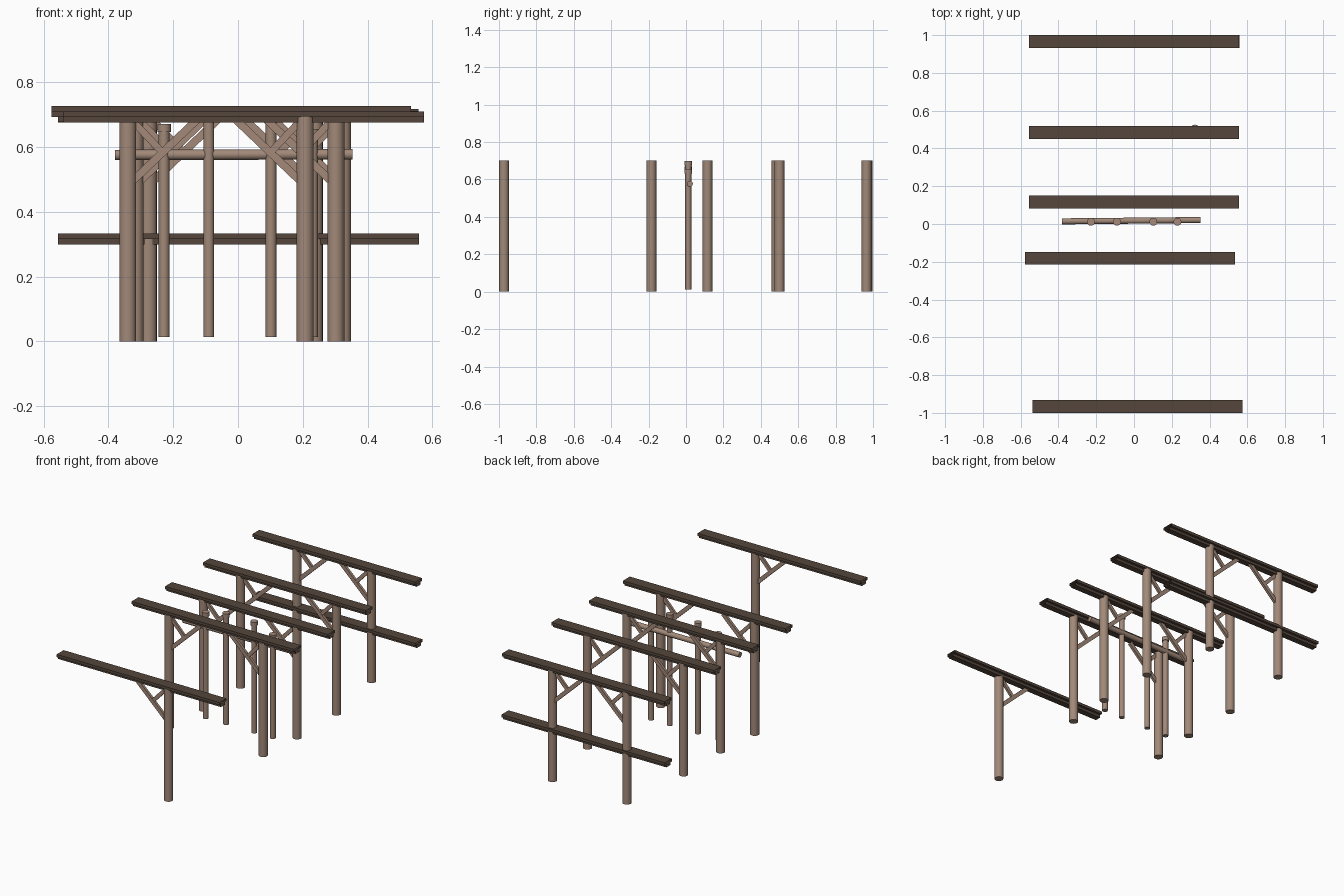
import bpy, bmesh, math
from mathutils import Vector, Matrix

if "Cube" in bpy.data.objects:
    bpy.data.objects.remove(bpy.data.objects["Cube"])


def material(name, rgb):
    m = bpy.data.materials.new(name)
    m.diffuse_color = (*rgb, 1)
    m.use_nodes = True
    m.node_tree.nodes["Principled BSDF"].inputs["Base Color"].default_value = m.diffuse_color
    return m


WOOD = material("pale_wood", (0.36, 0.25, 0.19))
DARK = material("dark_wood", (0.09, 0.062, 0.045))


def add_object(name, bm, mat, smooth=False):
    bmesh.ops.recalc_face_normals(bm, faces=bm.faces)
    mesh = bpy.data.meshes.new(name)
    bm.to_mesh(mesh)
    bm.free()
    mesh.materials.append(mat)
    ob = bpy.data.objects.new(name, mesh)
    bpy.context.collection.objects.link(ob)
    if smooth:
        bpy.ops.object.select_all(action='DESELECT')
        ob.select_set(True)
        bpy.context.view_layer.objects.active = ob
        bpy.ops.object.shade_smooth_by_angle(angle=math.radians(40))
    return ob


def log(name, a, b, r, mat=WOOD):
    """Round timber between two points."""
    a, b = Vector(a), Vector(b)
    d = b - a
    rot = d.to_track_quat('Z', 'Y').to_matrix().to_4x4()
    bm = bmesh.new()
    bmesh.ops.create_cone(bm, cap_ends=True, segments=16, radius1=r, radius2=r,
                          depth=d.length, matrix=Matrix.Translation((a + b) / 2) @ rot)
    return add_object(name, bm, mat, True)


def plank(name, a, b, width, thick):
    """Square timber lying in an xz plane between two points."""
    a, b = Vector(a), Vector(b)
    d = b - a
    rot = Matrix.Rotation(-math.atan2(d.z, d.x), 4, 'Y')
    scale = Matrix.Diagonal((d.length, thick, width, 1))
    bm = bmesh.new()
    bmesh.ops.create_cube(bm, size=1, matrix=Matrix.Translation((a + b) / 2) @ rot @ scale)
    return add_object(name, bm, WOOD)


def beam(name, x0, x1, y, top):
    """Open-ended beam with a wide upper half and a narrower lower half."""
    w, n, h = 0.034, 0.019, 0.017
    profile = [(-w, 0), (w, 0), (w, -h), (n, -h), (n, -2 * h),
               (-n, -2 * h), (-n, -h), (-w, -h)]
    bm = bmesh.new()
    ends = [[bm.verts.new((x, y + p, top + q)) for p, q in profile] for x in (x0, x1)]
    for i in range(8):
        j = (i + 1) % 8
        bm.faces.new((ends[0][i], ends[0][j], ends[1][j], ends[1][i]))
    return add_object(name, bm, DARK)


def post_with_brace(name, x, y, side):
    """Tall post, diagonal brace towards the middle, and a short strut."""
    log(name + "_post", (x, y, 0), (x, y, 0.702), 0.026)
    plank(name + "_brace", (x + side * 0.01, y, 0.49), (x + side * 0.215, y, 0.685),
          0.024, 0.016)
    plank(name + "_strut", (x + side * 0.01, y, 0.685), (x + side * 0.105, y, 0.585),
          0.022, 0.014)


# Frames: beam start, beam end, beam y, beam top, posts as (x, y, brace side)
frames = [
    (-0.555, 0.557, 0.966, 0.709, [(-0.276, 0.970, 1), (0.236, 0.965, -1)]),
    (-0.555, 0.557, 0.484, 0.717, [(-0.322, 0.484, 1), (0.322, 0.500, -1)]),
    (-0.555, 0.557, 0.116, 0.711, [(-0.317, 0.115, 1), (0.323, 0.115, -1)]),
    (-0.576, 0.534, -0.181, 0.726, [(-0.340, -0.185, 1), (0.302, -0.185, -1)]),
    (-0.538, 0.574, -0.966, 0.709, [(0.207, -0.973, -1)]),
]
for k, (x0, x1, y, top, posts) in enumerate(frames):
    beam(f"top_beam_{k}", x0, x1, y, top)
    for x, py, side in posts:
        post_with_brace(f"frame_{k}_{'left' if side > 0 else 'right'}", x, py, side)

# Low beam on the rear frame
beam("low_beam", -0.556, 0.559, 0.966, 0.332)

# Row of slim posts with collars at the top
for k, (x, top) in enumerate([(-0.228, 0.67), (-0.09, 0.70), (0.102, 0.70), (0.23, 0.655)]):
    log(f"slim_post_{k}", (x, 0.012, 0.013), (x, 0.012, top - 0.01), 0.0165)
    log(f"slim_post_cap_{k}", (x, 0.012, top - 0.024), (x, 0.012, top), 0.021)

# Round rail across the slim posts
log("cross_rail", (-0.38, 0.014, 0.575), (0.353, 0.021, 0.577), 0.016)
